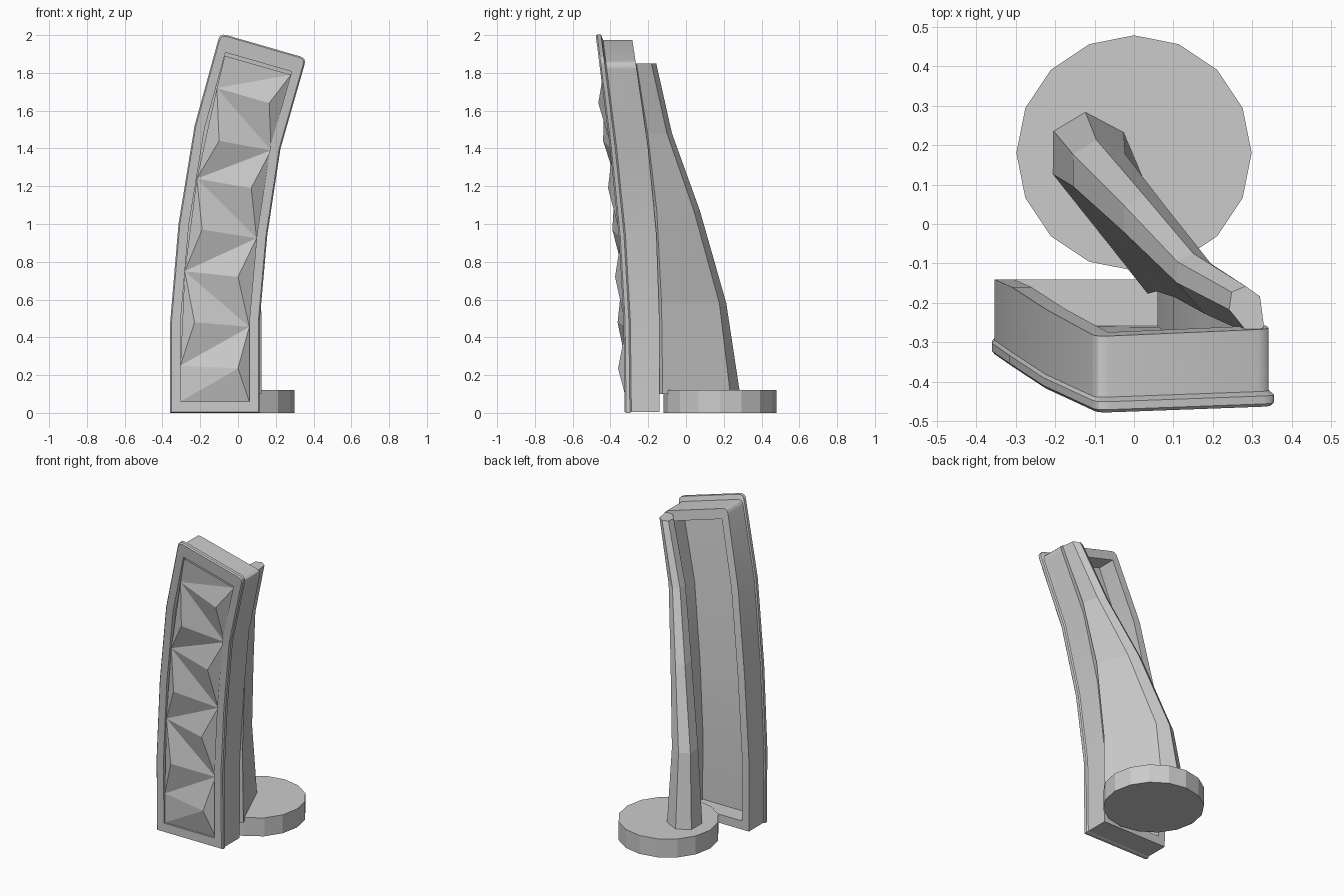
import bpy
import bmesh
import math
from mathutils import Vector

cube = bpy.data.objects.get("Cube")
if cube:
    bpy.data.objects.remove(cube)

grey = bpy.data.materials.new("plain_grey")
grey.use_nodes = True
GREY = (0.6, 0.6, 0.6, 1)
grey.diffuse_color = GREY
grey.node_tree.nodes["Principled BSDF"].inputs["Base Color"].default_value = GREY


def make(name, verts, faces, smooth=False):
    mesh = bpy.data.meshes.new(name)
    bm = bmesh.new()
    vs = [bm.verts.new(v) for v in verts]
    for f in faces:
        bm.faces.new([vs[i] for i in f])
    bmesh.ops.recalc_face_normals(bm, faces=bm.faces)
    bm.to_mesh(mesh)
    bm.free()
    mesh.materials.append(grey)
    obj = bpy.data.objects.new(name, mesh)
    bpy.context.collection.objects.link(obj)
    if smooth:
        bpy.ops.object.select_all(action="DESELECT")
        obj.select_set(True)
        bpy.context.view_layer.objects.active = obj
        bpy.ops.object.shade_smooth_by_angle(angle=math.radians(25))
    return obj


def interp(table, z):
    """Piecewise linear lookup, extended past both ends."""
    for (z0, a), (z1, b) in zip(table, table[1:]):
        if z <= z1 or z1 == table[-1][0]:
            return a + (b - a) * (z - z0) / (z1 - z0)


# Curved depth of the leaning frame
FRONT = [(0, -.325), (.48, -.33), (.97, -.358), (1.45, -.408), (2, -.478)]
BACK = [(0, -.14), (.48, -.14), (.97, -.157), (1.45, -.205), (1.98, -.285)]

# Left and right outline stations of the frame, bottom to top
LEFT = [Vector(p) for p in [(-.36, 0), (-.36, .47), (-.315, 1.0), (-.23, 1.52), (-.095, 2.01)]]
RIGHT = [Vector(p) for p in [(.115, 0), (.115, .49), (.155, .94), (.225, 1.40), (.362, 1.878)]]


def outline(side, bottom, top, radius):
    """Inset outline with rounded top corners, bottom left round to bottom right."""
    left, right = [], []
    for a, b in zip(LEFT, RIGHT):
        d = (b - a).normalized() * side
        left.append(a + d)
        right.append(b - d)
    for s in (left, right):
        s[0] = s[0] + Vector((0, bottom))
        s[-1] = s[-1] - (s[-1] - s[-2]).normalized() * top
    across = (right[-1] - left[-1]).normalized()

    def corner(s, inward):
        tip = s[-1]
        a = tip + (s[-2] - tip).normalized() * radius
        c = tip + inward * radius
        return [a * (1 - t) ** 2 + tip * 2 * t * (1 - t) + c * t * t
                for t in (0, .25, .5, .75, 1)]

    return left[:-1] + corner(left, across) + corner(right, -across)[::-1] + right[:-1][::-1]


def loft_frame():
    lip = outline(0, 0, 0, .035)
    lip_front = outline(.007, .004, .007, .033)
    body = outline(.006, .004, .028, .035)
    inner = outline(.055, .06, .09, .003)
    loops = [(inner, FRONT, .03), (inner, FRONT, 0), (lip_front, FRONT, 0),
             (lip, FRONT, .008), (lip, FRONT, .028), (body, FRONT, .036),
             (body, BACK, 0), (inner, BACK, 0), (inner, FRONT, .07)]
    n = len(inner)
    verts, faces = [], []
    for pts, depth, off in loops:
        verts += [(p.x, interp(depth, p.y) + off, p.y) for p in pts]
    for k in range(len(loops) - 1):
        for i in range(n):
            j = (i + 1) % n
            faces.append((k * n + i, k * n + j, k * n + n + j, k * n + n + i))
    # front bed and back recess floor
    for base in (0, (len(loops) - 1) * n):
        for i in range(n // 2 - 1):
            faces.append((base + i, base + i + 1, base + n - 2 - i, base + n - 1 - i))
    return make("curved_frame", verts, faces, True)


loft_frame()

# Faceted front panel: zigzag of edge points with a raised peak in each triangle
zigzag = [(-.305, .25), (.06, .455), (-.282, .75), (.098, .925),
          (-.218, 1.24), (.175, 1.39), (-.112, 1.72), (.28, 1.79)]
peaks = [(-.23, .48), (0, .72), (-.19, .97), (.07, 1.19), (-.10, 1.44), (.165, 1.64)]
ends = [(-.305, .06), (.06, .06), (-.07, 1.89), (0, .235)]
edge_pts = zigzag + ends[:3]
pv = [(x, interp(FRONT, z) + .012, z) for x, z in edge_pts]
pv += [(x, interp(FRONT, z) - .032, z) for x, z in peaks + ends[3:]]
pf = []
for i in range(len(peaks)):
    p = len(edge_pts) + i
    tri = (i, i + 1, i + 2)
    for a, b in zip(tri, tri[1:] + tri[:1]):
        if not (i == len(peaks) - 1 and {a, b} == {6, 7}):
            pf.append((a, b, p))
last, low = len(edge_pts) + len(peaks) - 1, len(pv) - 1
pf += [(6, last, 7), (6, 7, 10), (8, 0, low), (8, low, 9), (9, low, 1), (0, 1, low)]
make("faceted_panel", pv, pf)

# Support blade: runs diagonally from the frame's rim to a sweeping rear edge
stations = [  # height, front point, rear point, thickness
    (.10, (.08, -.15), (-.165, .262), .21),
    (.58, (.09, -.15), (-.125, .195), .155),
    (1.07, (.13, -.17), (0, .06), .125),
    (1.48, (.20, -.215), (.13, -.085), .10),
    (1.85, (.31, -.27), (.265, -.165), .085),
]
bv, bf = [], []
for z, f, r, w in stations:
    f, r = Vector(f), Vector(r)
    d = (r - f).normalized()
    s = Vector((d.y, -d.x)) * w / 2
    back = r - d * w * .45
    ring = [f + s * .5, back + s, r + s * .45, r - s * .45, back - s, f - s * .5]
    bv += [(p.x, p.y, z) for p in ring]
for k in range(len(stations) - 1):
    for i in range(6):
        j = (i + 1) % 6
        bf.append((k * 6 + i, k * 6 + j, k * 6 + 6 + j, k * 6 + 6 + i))
bf += [tuple(range(6)), tuple(range(len(bv) - 6, len(bv)))]
make("support_blade", bv, bf)

# Round foot
bpy.ops.mesh.primitive_cylinder_add(vertices=16, radius=.298, depth=.12, location=(0, .18, .06))
foot = bpy.context.object
foot.name = "round_foot"
foot.data.materials.append(grey)
